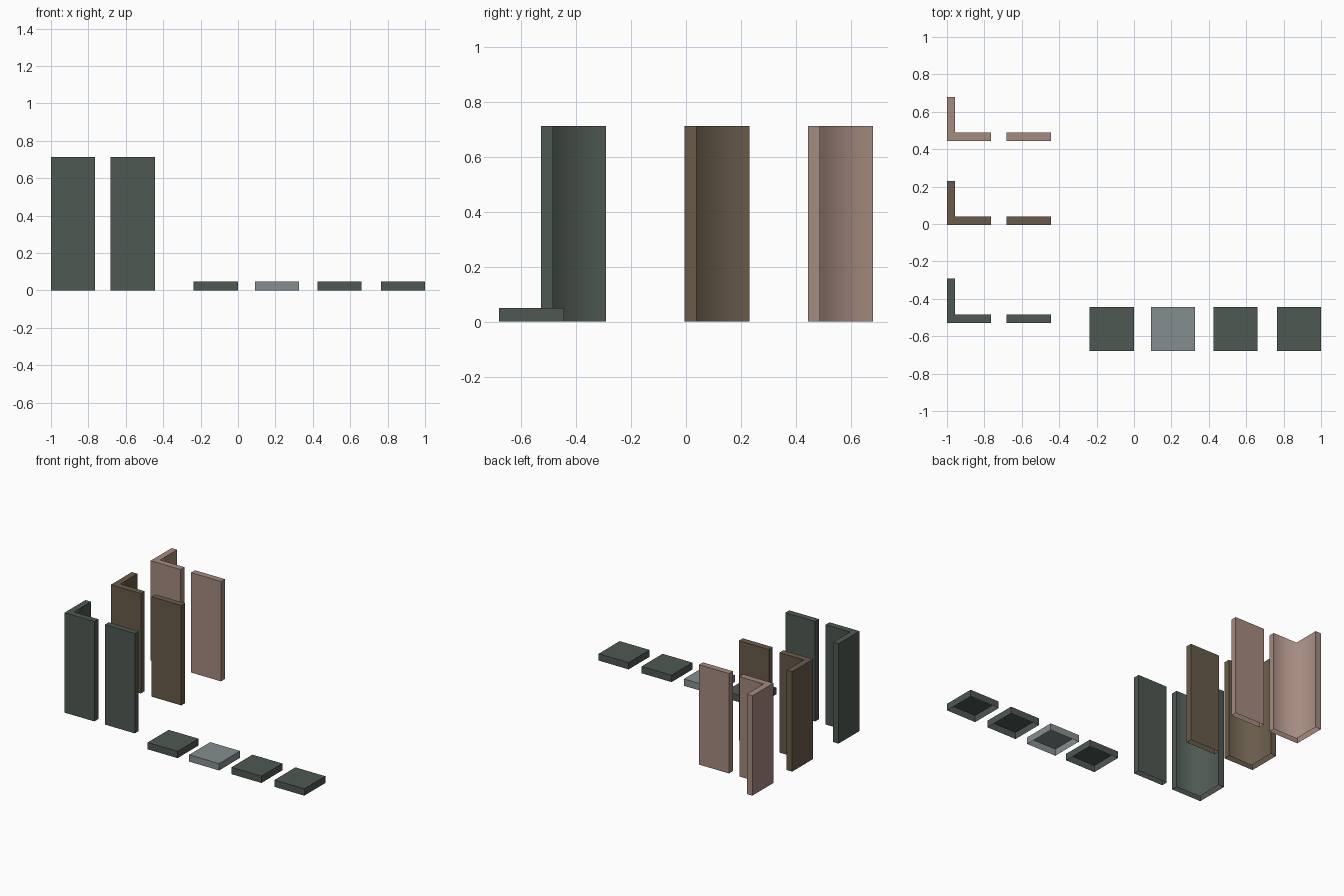
import bpy, bmesh

if "Cube" in bpy.data.objects:
    bpy.data.objects.remove(bpy.data.objects["Cube"])

S = 0.236       # module width
T = 0.044       # wall thickness
WALL_H = 0.713
TILE_H = 0.049


def material(name, rgb):
    m = bpy.data.materials.new(name)
    m.diffuse_color = (*rgb, 1.0)
    m.use_nodes = True
    m.node_tree.nodes["Principled BSDF"].inputs["Base Color"].default_value = m.diffuse_color
    return m


slate = material("dark_slate", (0.076, 0.098, 0.084))
brown = material("earth_brown", (0.138, 0.105, 0.069))
pink = material("dusty_pink", (0.375, 0.256, 0.216))
grey = material("pale_grey", (0.235, 0.270, 0.272))


def shell(name, outline, height, loc, mat, soft_corner=None):
    """Extrude an outline into a shell that is open underneath.
    soft_corner: index of the outline point whose vertical edge shades smooth."""
    bm = bmesh.new()
    low = [bm.verts.new((x, y, 0)) for x, y in outline]
    top = [bm.verts.new((x, y, height)) for x, y in outline]
    n = len(outline)
    for i in range(n):
        j = (i + 1) % n
        bm.faces.new((low[i], low[j], top[j], top[i]))
    bm.faces.new(top)
    if soft_corner is not None:
        soft = bm.edges.get((low[soft_corner], top[soft_corner]))
        for e in bm.edges:
            e.smooth = e is soft
        for f in soft.link_faces:
            f.smooth = True
    mesh = bpy.data.meshes.new(name)
    bm.to_mesh(mesh)
    bm.free()
    mesh.materials.append(mat)
    ob = bpy.data.objects.new(name, mesh)
    ob.location = loc
    bpy.context.collection.objects.link(ob)


def rect(w, d):
    return [(0, 0), (w, 0), (w, d), (0, d)]


corner = [(0, 0), (S, 0), (S, T), (T, T), (T, S), (0, S)]

# Wall sets: one corner and one straight panel per colour
for label, y, mat in (("slate", -0.528, slate), ("brown", -0.005, brown), ("pink", 0.444, pink)):
    shell(label + "_corner_wall", corner, WALL_H, (-1.0, y, 0), mat, soft_corner=3)
    shell(label + "_straight_wall", rect(S, T), WALL_H, (-0.681, y, 0), mat)

# Floor tiles
for i, (x, mat) in enumerate(((-0.237, slate), (0.091, grey), (0.425, slate), (0.764, slate))):
    shell(f"floor_tile_{i + 1}", rect(S, S), TILE_H, (x, -0.68, 0), mat)
